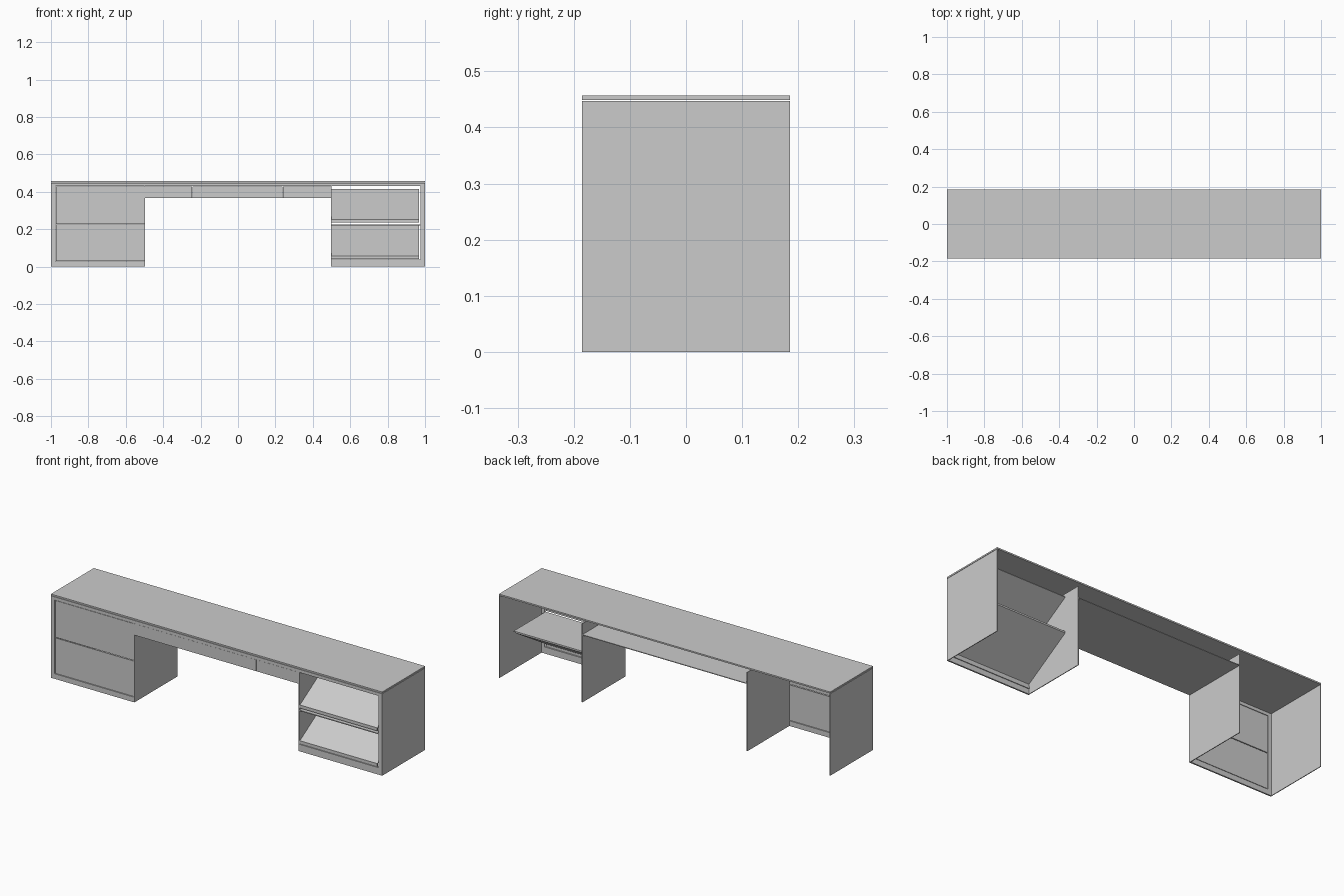
import bpy, bmesh

if "Cube" in bpy.data.objects:
    bpy.data.objects.remove(bpy.data.objects["Cube"])

F, B = -0.185, 0.185   # front and back planes
T = 0.004              # sheet thickness


def box(name, x0, x1, y0, y1, z0, z1):
    me = bpy.data.meshes.new(name)
    bm = bmesh.new()
    bmesh.ops.create_cube(bm, size=1)
    for v in bm.verts:
        v.co = ((x0, x1)[v.co.x > 0], (y0, y1)[v.co.y > 0], (z0, z1)[v.co.z > 0])
    bm.to_mesh(me)
    bm.free()
    ob = bpy.data.objects.new(name, me)
    bpy.context.collection.objects.link(ob)
    return ob


def extrude_x(name, profile, x0, x1):
    """Extrude a (y, z) outline along x."""
    me = bpy.data.meshes.new(name)
    bm = bmesh.new()
    face = bm.faces.new([bm.verts.new((x0, y, z)) for y, z in profile])
    res = bmesh.ops.extrude_face_region(bm, geom=[face])
    for v in res["geom"]:
        if isinstance(v, bmesh.types.BMVert):
            v.co.x = x1
    bmesh.ops.recalc_face_normals(bm, faces=bm.faces)
    bm.to_mesh(me)
    bm.free()
    ob = bpy.data.objects.new(name, me)
    bpy.context.collection.objects.link(ob)
    return ob


# Worktop and the rail below its front edge
box("worktop", -1, 1, F, B, 0.449, 0.457)
box("front_top_rail", -1, 1, F, F + 0.008, 0.43, 0.447)

# Side walls, stiles and plinths of both pedestals
for side, s in (("left", -1), ("right", 1)):
    def span(a, b):
        return sorted((s * a, s * b))
    box(side + "_outer_wall", *span(1 - T, 1), F, B, 0, 0.447)
    box(side + "_inner_wall", *span(0.496, 0.5), F, B, 0, 0.43)
    box(side + "_stile", *span(0.977, 1 - T), F, F + 0.008, 0, 0.43)
    box(side + "_plinth", *span(0.5, 0.977), F, F + 0.008, 0, 0.028)

# Closed fronts on the left pedestal
for name, z0, z1 in (("lower_front", 0.031, 0.224), ("upper_front", 0.228, 0.428)):
    box(name, -0.974, -0.501, F + 0.001, F + 0.007, z0, z1)

# Right pedestal: two sloping shelves with front lips
for name, z in (("lower", 0.055), ("upper", 0.25)):
    extrude_x(name + "_sloping_shelf",
              [(F + 0.004, z), (0.09, z + 0.165), (0.09, z + 0.161), (F + 0.004, z - 0.004)],
              0.5, 0.968)
    box(name + "_shelf_lip", 0.5, 0.968, F + 0.002, F + 0.008, z - 0.015, z + 0.002)
box("shelf_divider", 0.5, 0.977, F, 0.09, 0.220, 0.225)
box("shelf_base_rail", 0.5, 0.977, F, F + 0.012, 0.028, 0.038)

# Three shallow drawers over the knee space, and the panel beneath them
cuts = (-0.5, -0.245, 0.24, 0.5)
for i in range(3):
    box(f"drawer_front_{i + 1}", cuts[i] + 0.001, cuts[i + 1] - 0.001,
        F + 0.001, F + 0.007, 0.368, 0.429)
box("knee_space_panel", -0.497, 0.497, F + 0.002, B, 0.366, 0.37)
